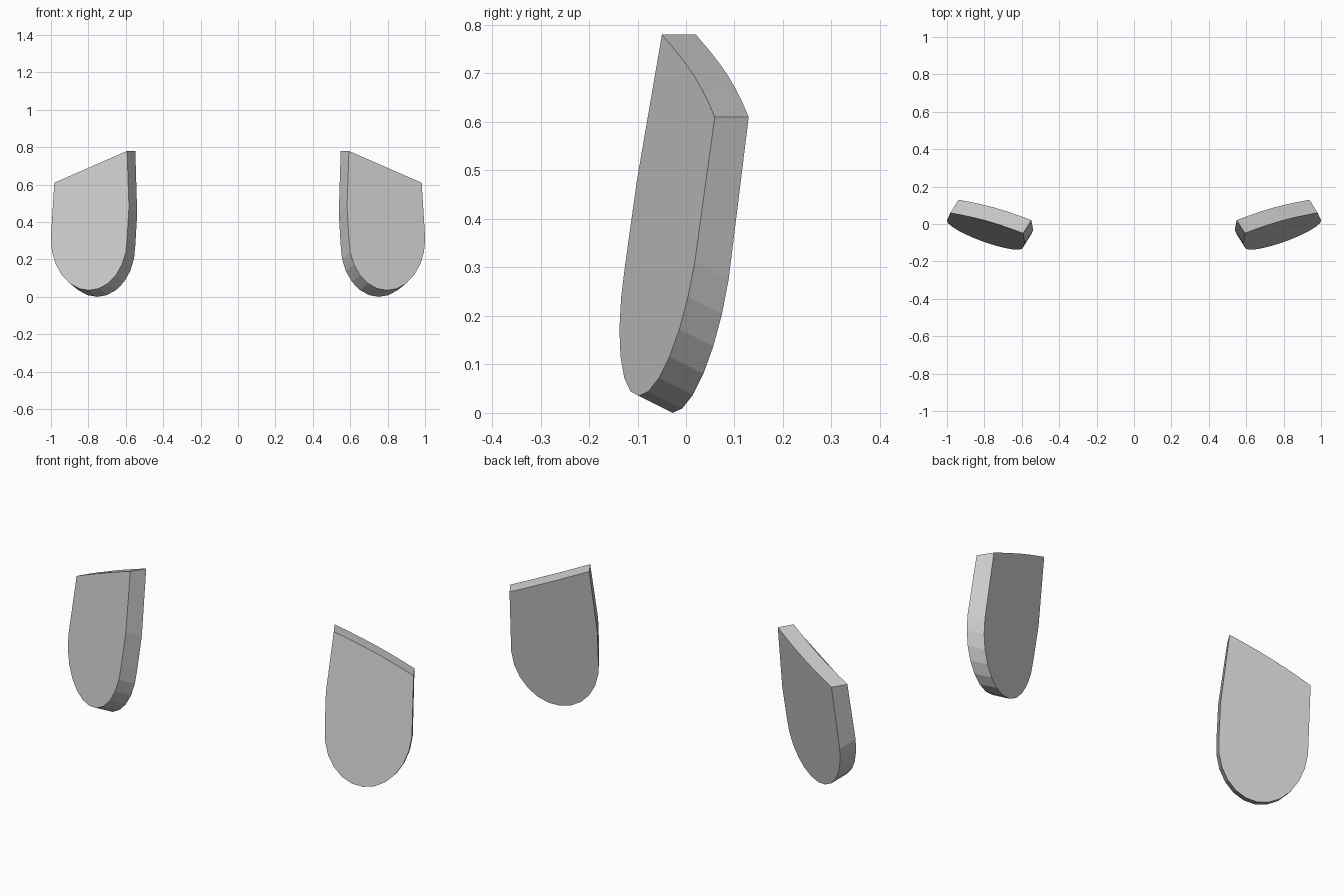
import bpy
import bmesh
from math import sin, cos, pi

if "Cube" in bpy.data.objects:
    bpy.data.objects.remove(bpy.data.objects["Cube"])

ARC_STEPS = 12
TOP_STEPS = 6


def face_y(x, z):
    # tilted plane of the front face
    return -0.382 + 0.35 * x + 0.16 * z


def front_outline():
    pts = []
    # sloping top edge, bowed slightly to the rear
    for i in range(TOP_STEPS + 1):
        t = i / TOP_STEPS
        x, z = 0.593 + 0.389 * t, 0.78 - 0.17 * t
        pts.append((x, face_y(x, z) + 0.012 * sin(pi * t), z))
    # rounded lower end, outer side to inner side
    for i in range(ARC_STEPS + 1):
        a = pi * i / ARC_STEPS
        x, z = 0.797 + 0.204 * cos(a), 0.31 - 0.275 * sin(a)
        pts.append((x, face_y(x, z), z))
    # slight bend in the inner side
    pts.append((0.583, face_y(0.583, 0.48), 0.48))
    return pts


def flap(name, side):
    bm = bmesh.new()
    outline = front_outline()
    front, back = [], []
    for i, (x, y, z) in enumerate(outline):
        drop = 0.0 if i <= TOP_STEPS else 0.035   # top is cut level
        front.append(bm.verts.new((side * x, y, z)))
        back.append(bm.verts.new((side * (x - 0.044), y + 0.07, z - drop)))
    bm.faces.new(front)
    bm.faces.new(back[::-1])
    n = len(front)
    for i in range(n):
        j = (i + 1) % n
        bm.faces.new((front[j], front[i], back[i], back[j]))
    bmesh.ops.recalc_face_normals(bm, faces=bm.faces)
    mesh = bpy.data.meshes.new(name)
    bm.to_mesh(mesh)
    bm.free()
    obj = bpy.data.objects.new(name, mesh)
    bpy.context.collection.objects.link(obj)


# mirrored pair of hanging plates
flap("right_flap_plate", 1)
flap("left_flap_plate", -1)
